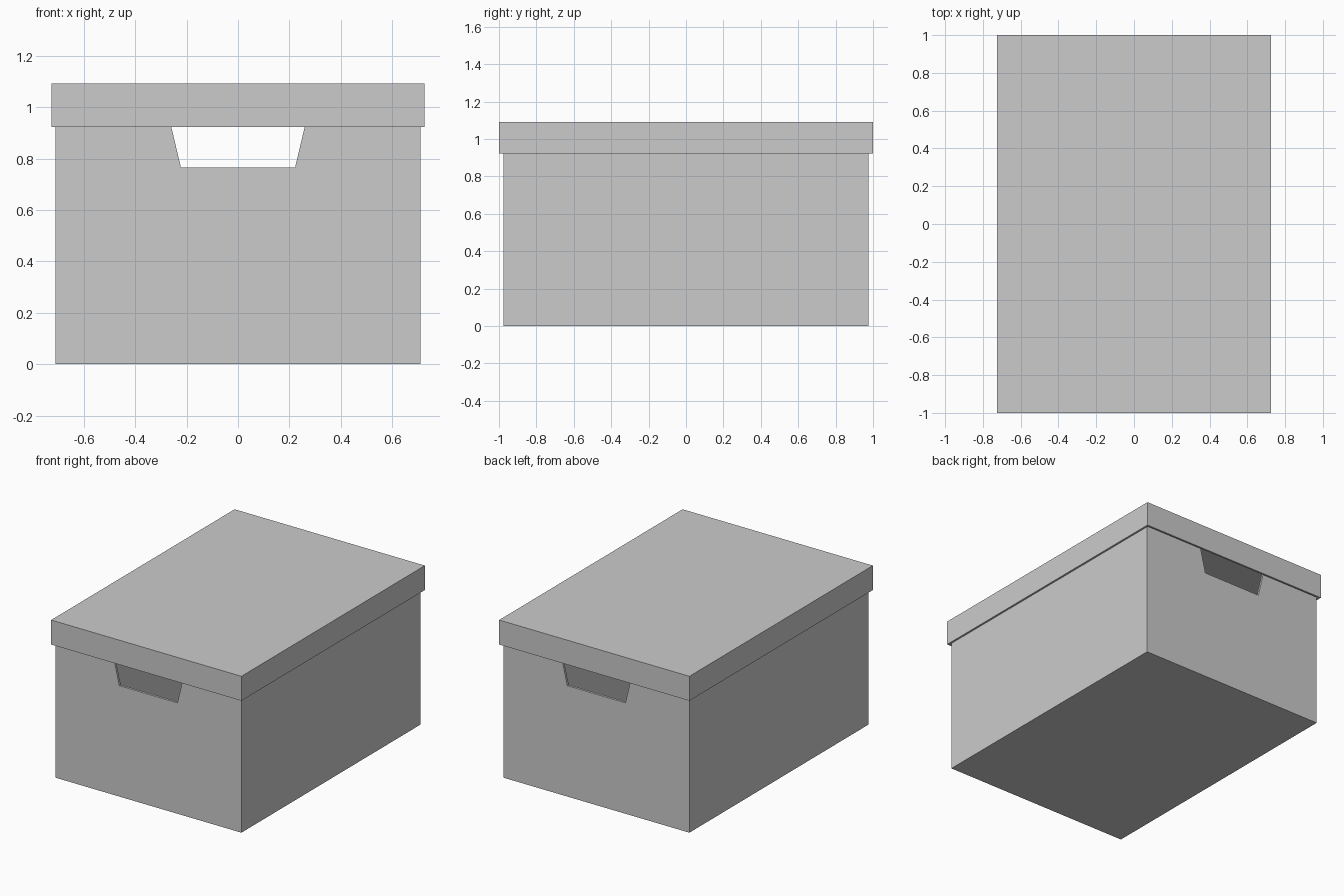
import bpy
import bmesh

if "Cube" in bpy.data.objects:
    bpy.data.objects.remove(bpy.data.objects["Cube"])


def link(name, bm):
    mesh = bpy.data.meshes.new(name)
    bm.to_mesh(mesh)
    bm.free()
    obj = bpy.data.objects.new(name, mesh)
    bpy.context.collection.objects.link(obj)
    return obj


def open_box(name, half_x, half_y, z0, z1, open_side, wall):
    """Thin-walled box missing its top (+1) or bottom (-1) face."""
    bm = bmesh.new()
    bmesh.ops.create_cube(bm, size=2)
    for v in bm.verts:
        v.co = (v.co.x * half_x, v.co.y * half_y, z1 if v.co.z > 0 else z0)
    bm.normal_update()
    gone = [f for f in bm.faces if f.normal.z * open_side > 0.5]
    bmesh.ops.delete(bm, geom=gone, context='FACES')
    obj = link(name, bm)
    shell = obj.modifiers.new("wall", 'SOLIDIFY')
    shell.thickness = wall
    shell.offset = -1
    shell.use_even_offset = True
    return obj


# Box body, open at the top, and lid, open underneath
body = open_box("box_body", 0.71, 0.977, 0.0, 1.078, 1, 0.016)
lid = open_box("lid", 0.726, 1.0, 0.923, 1.092, -1, 0.013)

# Tapered prism that cuts the hand hole through both ends
bm = bmesh.new()
profile = [(-0.222, 0.765), (0.222, 0.765), (0.267, 0.955), (-0.267, 0.955)]
face = bm.faces.new([bm.verts.new((x, -1.2, z)) for x, z in profile])
ext = bmesh.ops.extrude_face_region(bm, geom=[face])
new_verts = [g for g in ext["geom"] if isinstance(g, bmesh.types.BMVert)]
bmesh.ops.translate(bm, verts=new_verts, vec=(0, 2.4, 0))
bmesh.ops.recalc_face_normals(bm, faces=bm.faces)
cutter = link("hand_hole_cutter", bm)
cutter.hide_render = True
cutter.display_type = 'WIRE'

holes = body.modifiers.new("hand_holes", 'BOOLEAN')
holes.operation = 'DIFFERENCE'
holes.solver = 'EXACT'
holes.object = cutter
